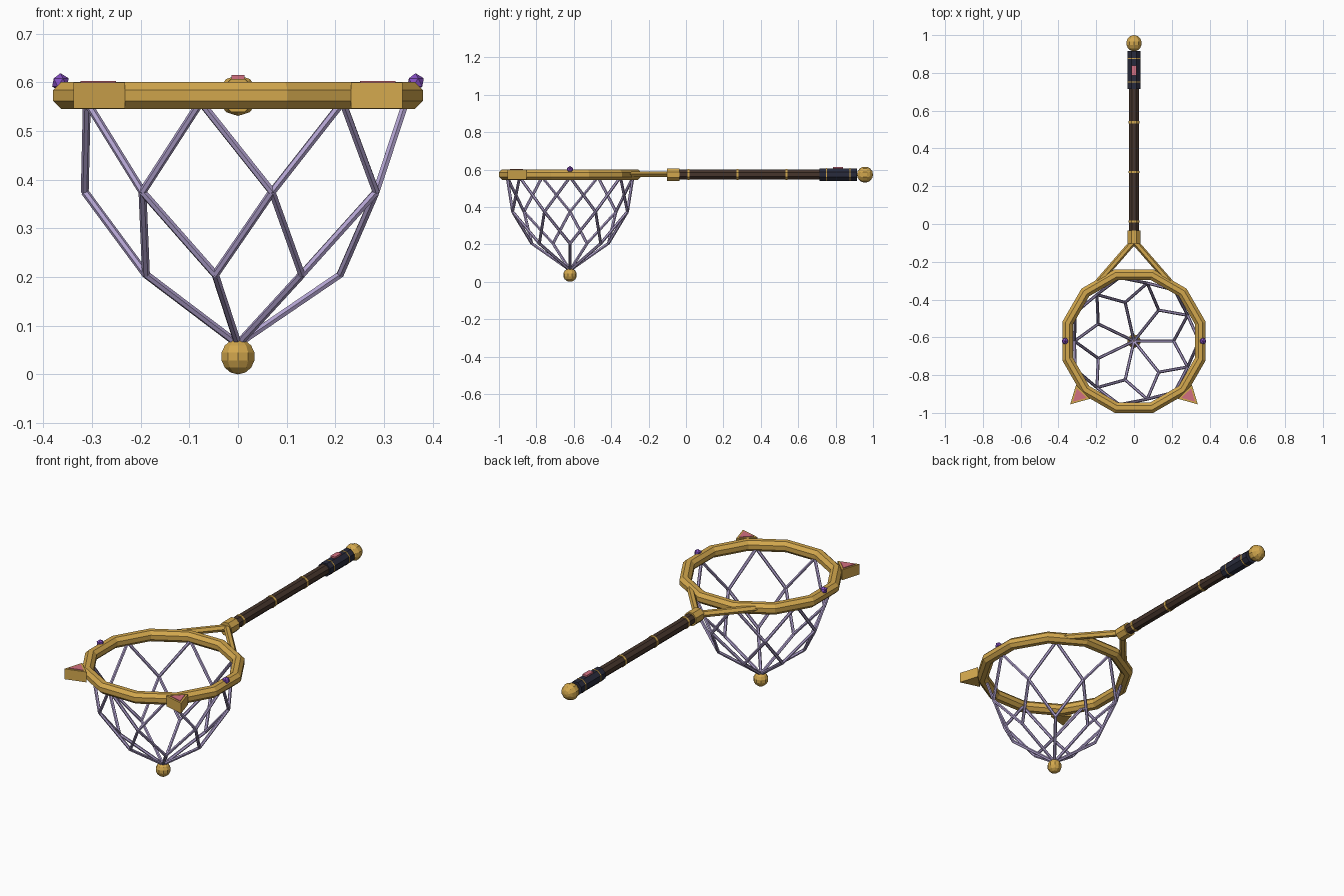
import bpy, bmesh, math
from mathutils import Vector, Matrix

if "Cube" in bpy.data.objects:
    bpy.data.objects.remove(bpy.data.objects["Cube"])


def material(name, rgb):
    m = bpy.data.materials.new(name)
    m.diffuse_color = (*rgb, 1)
    m.use_nodes = True
    m.node_tree.nodes["Principled BSDF"].inputs["Base Color"].default_value = m.diffuse_color
    return m


GOLD = material("gold", (0.65, 0.39, 0.075))
BROWN = material("dark brown", (0.062, 0.036, 0.025))
NAVY = material("dark navy", (0.022, 0.024, 0.045))
LILAC = material("lilac", (0.44, 0.36, 0.62))
PINK = material("pink", (0.65, 0.16, 0.22))
PURPLE = material("purple", (0.24, 0.08, 0.55))

CY, CZ = -0.62, 0.573   # hoop centre and handle axis height


def finish(name, bm, mat):
    bmesh.ops.recalc_face_normals(bm, faces=bm.faces[:])
    me = bpy.data.meshes.new(name)
    bm.to_mesh(me)
    bm.free()
    me.materials.append(mat)
    ob = bpy.data.objects.new(name, me)
    bpy.context.collection.objects.link(ob)
    return ob


def add_rod(bm, a, b, r, sides):
    """Prism from a to b; r is the distance from axis to flat."""
    a, b = Vector(a), Vector(b)
    d = b - a
    mat = (Matrix.Translation((a + b) / 2) @ d.to_track_quat('Z', 'Y').to_matrix().to_4x4()
           @ Matrix.Rotation(math.pi / sides, 4, 'Z'))
    R = r / math.cos(math.pi / sides)
    bmesh.ops.create_cone(bm, cap_ends=True, segments=sides, radius1=R, radius2=R,
                          depth=d.length, matrix=mat)


def rod(name, y0, y1, r, mat):
    bm = bmesh.new()
    add_rod(bm, (0, y0, CZ), (0, y1, CZ), r, 8)
    finish(name, bm, mat)


def ball(name, loc, r, rot):
    bm = bmesh.new()
    bmesh.ops.create_uvsphere(bm, u_segments=10, v_segments=7, radius=r,
                              matrix=Matrix.Translation(loc) @ rot)
    finish(name, bm, GOLD)


def prism(name, pts, z0, z1, mat):
    bm = bmesh.new()
    low = [bm.verts.new((x, y, z0)) for x, y in pts]
    high = [bm.verts.new((x, y, z1)) for x, y in pts]
    bm.faces.new(low)
    bm.faces.new(high)
    n = len(pts)
    for i in range(n):
        j = (i + 1) % n
        bm.faces.new((low[i], low[j], high[j], high[i]))
    finish(name, bm, mat)


# Hoop: twelve straight octagonal segments
bm = bmesh.new()
N, M, tube = 12, 8, 0.0278 / math.cos(math.pi / 8)
rings = []
for i in range(N):
    a = math.radians(15 + 30 * i)
    ring = []
    for j in range(M):
        t = 2 * math.pi * (j + 0.5) / M
        rad = (0.352 + tube * math.cos(t)) / math.cos(math.pi / N)
        ring.append(bm.verts.new((rad * math.cos(a), CY + rad * math.sin(a),
                                  CZ + tube * math.sin(t))))
    rings.append(ring)
for i in range(N):
    p, q = rings[i], rings[(i + 1) % N]
    for j in range(M):
        k = (j + 1) % M
        bm.faces.new((p[j], q[j], q[k], p[k]))
finish("hoop", bm, GOLD)

# Net: staggered rings of seven knots joined by diagonal strands
K = 7


def knot(level, i):
    r, z, shift = ((0.345, 0.56, 0), (0.315, 0.375, 0.5), (0.21, 0.205, 0))[level]
    a = 2 * math.pi * (i + shift) / K
    return r * math.cos(a), CY + r * math.sin(a), z


bm = bmesh.new()
for i in range(K):
    for di in (0, 1):
        add_rod(bm, knot(0, i + di), knot(1, i), 0.007, 6)
        add_rod(bm, knot(1, i), knot(2, i + di), 0.007, 6)
    add_rod(bm, knot(2, i), (0, CY, 0.062), 0.007, 6)
finish("net", bm, LILAC)
ball("net_weight", (0, CY, 0.0365), 0.0365, Matrix())

# Yoke struts, side gems and pointed ears
for s, side in ((-1, "left"), (1, "right")):
    bm = bmesh.new()
    add_rod(bm, (s * 0.235, -0.36, CZ + 0.003), (0, -0.09, CZ + 0.003), 0.015, 6)
    finish("yoke_strut_" + side, bm, GOLD)

    bm = bmesh.new()
    bmesh.ops.create_icosphere(bm, subdivisions=1, radius=0.019,
                               matrix=Matrix.Translation((s * 0.365, CY, 0.6)))
    finish("side_gem_" + side, bm, PURPLE)

    ear = [Vector((s * 0.338, -0.955)), Vector((s * 0.307, -0.852)), Vector((s * 0.232, -0.925))]
    prism("ear_" + side, ear, 0.546, 0.6, GOLD)
    mid = sum(ear, Vector((0, 0))) / 3
    prism("ear_inlay_" + side, [mid + (p - mid) * 0.68 for p in ear], 0.598, 0.603, PINK)

# Handle
rod("ferrule", -0.102, -0.035, 0.034, GOLD)
rod("shaft", -0.04, 0.73, 0.0265, BROWN)
for i, y in enumerate((0.013, 0.275, 0.538)):
    rod(f"shaft_band_{i + 1}", y - 0.006, y + 0.006, 0.029, GOLD)
rod("grip", 0.715, 0.915, 0.0335, NAVY)
for i, y in enumerate((0.752, 0.876)):
    rod(f"grip_band_{i + 1}", y - 0.003, y + 0.003, 0.0345, GOLD)
prism("grip_gem", [(-0.013, 0.785), (0.013, 0.785), (0.013, 0.84), (-0.013, 0.84)],
      CZ + 0.03, 0.615, PINK)
ball("pommel", (0, 0.957, CZ), 0.043, Matrix.Rotation(math.pi / 2, 4, 'X'))
